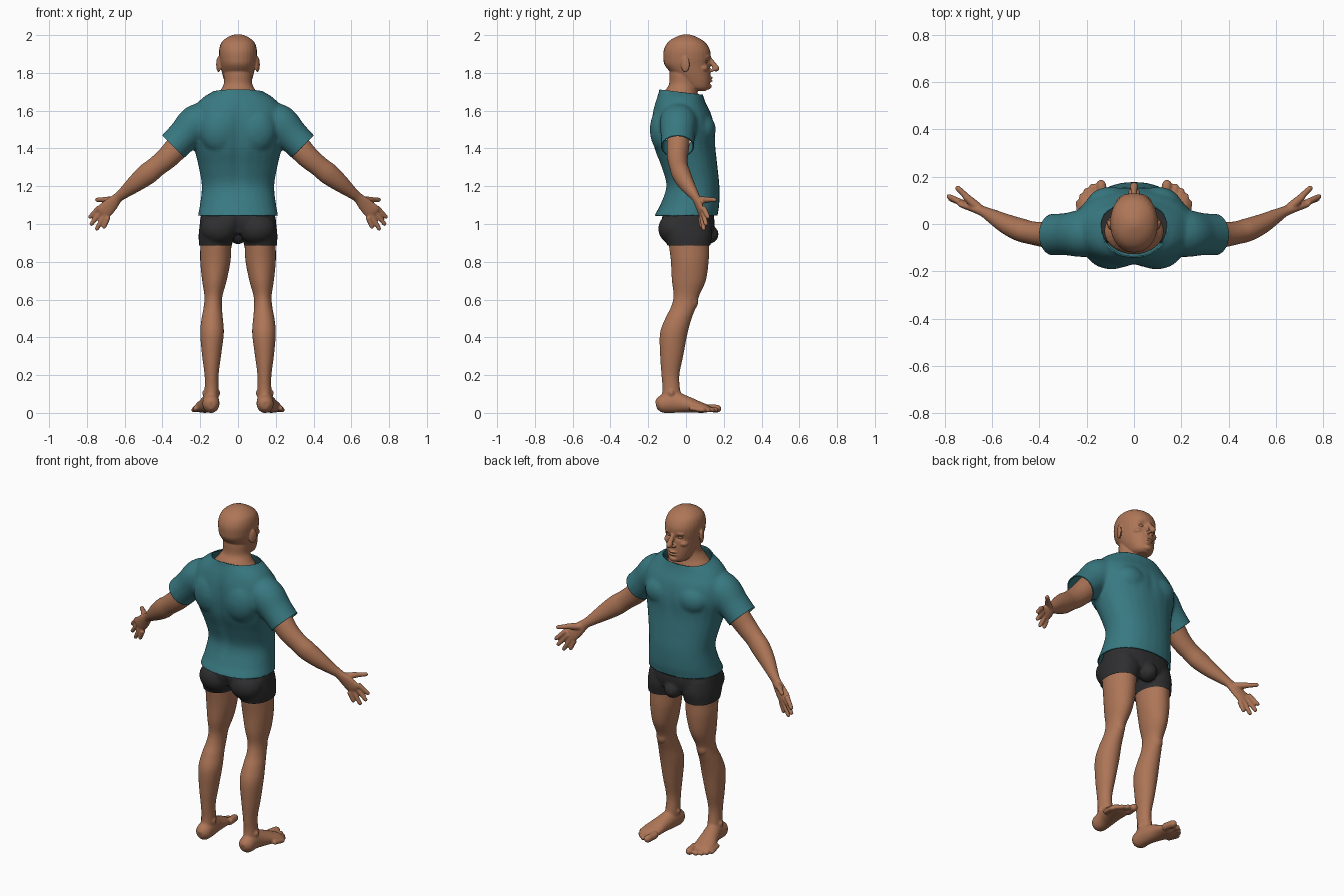
import bpy, bmesh, math
from mathutils import Vector, Matrix

cube = bpy.data.objects.get("Cube")
if cube:
    bpy.data.objects.remove(cube, do_unlink=True)


def material(name, rgb):
    m = bpy.data.materials.new(name)
    m.use_nodes = True
    m.diffuse_color = (*rgb, 1)
    m.node_tree.nodes["Principled BSDF"].inputs["Base Color"].default_value = (*rgb, 1)
    return m


SKIN = material("skin", (0.42, 0.18, 0.095))
TEAL = material("teal cloth", (0.04, 0.19, 0.22))
DARK = material("charcoal cloth", (0.028, 0.028, 0.03))
SEG = 28


def spline(rows, steps=5):
    """Smooth curve through rows of numbers."""
    out = []
    for i in range(len(rows) - 1):
        p0, p1, p2 = rows[max(i - 1, 0)], rows[i], rows[i + 1]
        p3 = rows[min(i + 2, len(rows) - 1)]
        for k in range(steps):
            t = k / steps
            out.append([b + 0.5 * t * (c - a + t * (2*a - 5*b + 4*c - d + t * (3*(b - c) + d - a)))
                        for a, b, c, d in zip(p0, p1, p2, p3)])
    return out + [list(rows[-1])]


def loft(bm, rings, power=2.0):
    """Closed skin over rings given as (centre, half axis, half axis)."""
    loops = []
    for c, u, v in rings:
        loop = []
        for k in range(SEG):
            a = 2 * math.pi * k / SEG
            ca, sa = math.cos(a), math.sin(a)
            loop.append(bm.verts.new(c + u * math.copysign(abs(ca) ** (2 / power), ca)
                                     + v * math.copysign(abs(sa) ** (2 / power), sa)))
        loops.append(loop)
    for a, b in zip(loops, loops[1:]):
        for k in range(SEG):
            n = (k + 1) % SEG
            bm.faces.new((a[k], a[n], b[n], b[k]))
    bm.faces.new(loops[0][::-1])
    bm.faces.new(loops[-1])


def stack(bm, rows, power=2.0):
    """Level rings: z, x min, x max, y min, y max."""
    loft(bm, [(Vector(((x0 + x1) / 2, (y0 + y1) / 2, z)), Vector(((x1 - x0) / 2, 0, 0)),
               Vector((0, (y1 - y0) / 2, 0))) for z, x0, x1, y0, y1 in spline(rows)], power)


def column(bm, rows, power=2.0):
    """Centred level rings: z, half width, y min, y max."""
    stack(bm, [(z, -w, w, y0, y1) for z, w, y0, y1 in rows], power)


def tube(bm, rows, ref):
    """Rings across a path: x, y, z, side radius, radius along ref."""
    pts = spline(rows)
    rings = []
    for i, p in enumerate(pts):
        t = (Vector(pts[min(i + 1, len(pts) - 1)][:3]) - Vector(pts[max(i - 1, 0)][:3])).normalized()
        u = (Vector(ref) - t * t.dot(Vector(ref))).normalized()
        rings.append((Vector(p[:3]), t.cross(u) * p[3], u * p[4]))
    loft(bm, rings)


def digit(bm, a, b, ra, rb):
    """Short tapered limb with a rounded tip."""
    a, b = Vector(a), Vector(b)
    d = (b - a).normalized()
    stops = [(a, ra), ((a + b) / 2, (ra + rb) / 2), (b - d * rb, rb),
             (b - d * rb * 0.35, rb * 0.75), (b, rb * 0.25)]
    tube(bm, [(*p, r, r) for p, r in stops], (0.1, 0.3, 1))


def ball(bm, centre, radii, turn=0):
    m = Matrix.Translation(centre) @ Matrix.Rotation(turn, 4, 'Z') @ Matrix.Diagonal((*radii, 1))
    bmesh.ops.create_icosphere(bm, subdivisions=3, radius=1, matrix=m)


def mirror(bm):
    new = bmesh.ops.duplicate(bm, geom=bm.verts[:] + bm.edges[:] + bm.faces[:])["geom"]
    for v in new:
        if isinstance(v, bmesh.types.BMVert):
            v.co.x *= -1


def fuse(name, bm, mat, voxel, smooth, dents=(), cuts=()):
    """Merge the parts into one soft skin, press dents along y, trim openings."""
    bmesh.ops.recalc_face_normals(bm, faces=bm.faces[:])
    me = bpy.data.meshes.new(name)
    bm.to_mesh(me)
    bm.free()
    ob = bpy.data.objects.new(name, me)
    bpy.context.collection.objects.link(ob)
    rm = ob.modifiers.new("merge", 'REMESH')
    rm.mode, rm.voxel_size = 'VOXEL', voxel
    sm = ob.modifiers.new("soften", 'SMOOTH')
    sm.factor, sm.iterations = 0.5, smooth
    merged = bpy.data.meshes.new_from_object(ob.evaluated_get(bpy.context.evaluated_depsgraph_get()))
    ob.modifiers.clear()
    ob.data = merged
    bm = bmesh.new()
    bm.from_mesh(merged)
    for v in bm.verts:
        v.co.z = max(v.co.z, 0)
        v.co.y += sum(amt * math.exp(-sum(((v.co[i] - c[i]) / r[i]) ** 2 for i in range(3)))
                      for c, r, amt in dents)
    for co, no, inside in cuts:
        faces = [f for f in bm.faces if all(inside(v.co) for v in f.verts)]
        geom = {g for f in faces for g in (*f.verts, *f.edges, f)}
        bmesh.ops.bisect_plane(bm, geom=list(geom), plane_co=co, plane_no=no, clear_outer=True)
    bm.to_mesh(merged)
    bm.free()
    merged.materials.clear()
    merged.materials.append(mat)
    merged.shade_smooth()
    return ob


# Legs, feet and toes
bm = bmesh.new()
stack(bm, [(.95, .03, .2, -.1, .125), (.88, .035, .2, -.09, .122), (.8, .04, .2, -.08, .12),
           (.7, .06, .19, -.075, .105), (.62, .082, .178, -.066, .07), (.56, .085, .182, -.08, .053),
           (.5, .08, .193, -.11, .03), (.42, .075, .2, -.138, .008), (.3, .09, .19, -.137, -.015),
           (.2, .103, .177, -.13, -.035), (.12, .103, .177, -.125, -.03), (.04, .105, .183, -.14, -.01)])
ball(bm, (.133, .03, .59), (.035, .035, .045))
for x in (.108, .176):
    ball(bm, (x, -.078, .105), (.014, .016, .018))
tube(bm, [(.143, -.158, .04, .02, .022), (.143, -.13, .046, .043, .046), (.145, -.06, .055, .045, .055),
          (.158, 0, .045, .05, .045), (.172, .06, .032, .059, .032), (.178, .1, .024, .058, .024),
          (.18, .12, .02, .05, .016)], (0, 0, 1))
for x, y, r in ((.142, .187, .021), (.178, .172, .014), (.203, .152, .0135), (.222, .13, .013), (.237, .102, .0125)):
    digit(bm, (x - .012, y - .085, .026), (x, y, r), r, r)
mirror(bm)
fuse("legs", bm, SKIN, .006, 5)

# Arms and hands
bm = bmesh.new()
tube(bm, [(.24, -.04, 1.5, .07, .06), (.31, -.042, 1.42, .066, .06), (.37, -.045, 1.355, .06, .055),
          (.43, -.038, 1.305, .055, .049), (.48, -.025, 1.265, .057, .049), (.54, 0, 1.217, .047, .042),
          (.6, .033, 1.168, .032, .03), (.635, .052, 1.14, .027, .022), (.67, .067, 1.105, .037, .019),
          (.71, .081, 1.066, .043, .016), (.724, .086, 1.052, .036, .01)], (0, 1, 0))
for a, b in (((.735, .092, 1.087), (.79, .12, 1.03)), ((.722, .088, 1.068), (.782, .108, .992)),
             ((.705, .083, 1.05), (.752, .095, .966)), ((.688, .077, 1.036), (.713, .085, .975))):
    digit(bm, a, b, .0145, .011)
digit(bm, (.66, .07, 1.125), (.722, .125, 1.13), .02, .015)
digit(bm, (.705, .112, 1.128), (.754, .16, 1.128), .014, .0115)
mirror(bm)
fuse("arms", bm, SKIN, .005, 4)

# Head, neck and ears
bm = bmesh.new()
ball(bm, (.103, -.004, 1.845), (.01, .025, .042), -.35)
ball(bm, (.036, .113, 1.886), (.028, .014, .009), -.25)
ball(bm, (.05, .088, 1.825), (.026, .03, .02))
ball(bm, (.014, .136, 1.813), (.01, .013, .009))
mirror(bm)
column(bm, [(1.705, .035, .04, .105), (1.72, .056, .0, .124), (1.75, .07, -.03, .13), (1.79, .082, -.07, .13),
            (1.84, .093, -.112, .128), (1.88, .099, -.12, .131), (1.92, .1, -.118, .127), (1.957, .09, -.1, .106),
            (1.982, .066, -.07, .072), (1.998, .035, -.033, .037), (2.004, .01, -.01, .012)], 2.15)
column(bm, [(1.58, .12, -.12, .06), (1.66, .125, -.128, .068), (1.7, .098, -.115, .06),
            (1.74, .076, -.09, .055), (1.8, .073, -.087, .05), (1.86, .06, -.08, .05)])
digit(bm, (0, .122, 1.88), (0, .169, 1.81), .011, .017)
ball(bm, (0, .126, 1.774), (.026, .017, .007))
ball(bm, (0, .125, 1.758), (.023, .016, .008))
ball(bm, (0, .117, 1.73), (.026, .019, .018))
dents = [((s * .037, .122, 1.86), (.02, .03, .013), -.014) for s in (-1, 1)]
dents += [((0, .14, 1.766), (.028, .03, .003), -.005), ((0, .14, 1.745), (.025, .03, .006), -.004)]
fuse("head", bm, SKIN, .004, 4, dents)

# Closed eyelids
bm = bmesh.new()
ball(bm, (.036, .101, 1.86), (.017, .014, .011))
mirror(bm)
fuse("eyelids", bm, SKIN, .003, 2)

# Shorts
bm = bmesh.new()
stack(bm, [(1.02, .01, .2, -.12, .13), (.95, .014, .208, -.125, .14),
           (.885, .033, .207, -.098, .128), (.84, .035, .205, -.09, .126)], 2.2)
ball(bm, (.1, -.062, .975), (.098, .085, .085))
mirror(bm)
column(bm, [(1.13, .18, -.09, .14), (1.05, .195, -.125, .148), (1, .203, -.13, .15), (.95, .19, -.11, .14)], 2.3)
ball(bm, (0, .115, .945), (.05, .058, .052))
fuse("shorts", bm, DARK, .008, 5, [((0, -.14, .97), (.022, .06, .09), .02)],
     [((0, 0, .885), (0, 0, -1), lambda p: True)])

# Shirt with sleeves, open at hem, cuffs and collar
bm = bmesh.new()
tube(bm, [(.13, -.035, 1.57, .08, .09), (.215, -.04, 1.535, .1, .1), (.285, -.043, 1.468, .088, .09),
          (.343, -.045, 1.41, .084, .088), (.385, -.045, 1.368, .084, .09)], (0, 1, 0))
ball(bm, (.1, .085, 1.5), (.1, .073, .085))
ball(bm, (.095, -.11, 1.5), (.11, .082, .13))
mirror(bm)
column(bm, [(.98, .217, -.185, .16), (1.045, .212, -.167, .167), (1.1, .202, -.138, .176), (1.2, .192, -.107, .177),
            (1.3, .208, -.132, .167), (1.4, .232, -.17, .157), (1.5, .255, -.185, .155), (1.58, .25, -.18, .135),
            (1.64, .215, -.165, .105), (1.677, .175, -.152, .092), (1.71, .125, -.142, .087),
            (1.76, .118, -.14, .087)], 2.2)
dents = [((0, -.17, z), (.03, .08, .1), .012) for z in (1.25, 1.4, 1.53)]
dents += [((0, .16, 1.5), (.025, .05, .08), -.006)]
cuts = [((0, 0, 1.045), (0, 0, -1), lambda p: p.z < 1.2),
        ((0, -.14, 1.712), (0, .12, 1), lambda p: p.z > 1.62)]
for s in (1, -1):
    cuts.append(((s * .343, 0, 1.41), (s, 0, -1), lambda p, s=s: p.z > 1.29 and p.x * s > .2))
shirt = fuse("shirt", bm, TEAL, .01, 6, dents, cuts)
cloth = shirt.modifiers.new("cloth thickness", 'SOLIDIFY')
cloth.thickness, cloth.offset = .006, -1
